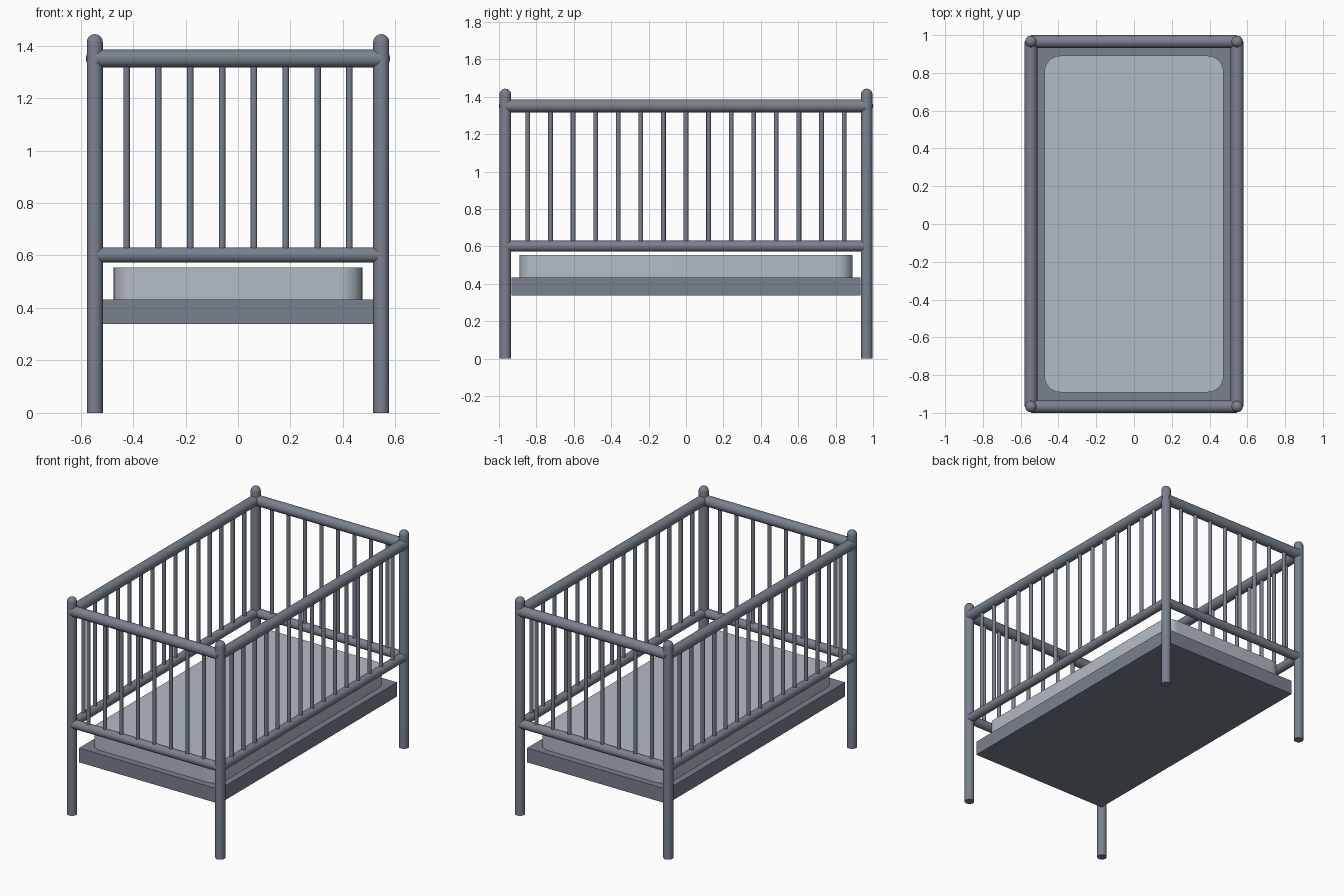
import bpy, bmesh, math
from mathutils import Matrix, Vector

if "Cube" in bpy.data.objects:
    bpy.data.objects.remove(bpy.data.objects["Cube"])

PX, PY = 0.546, 0.966            # post centres
POST_R, RAIL_R, LOW_R, BAR_R = 0.0305, 0.034, 0.0292, 0.0125
TOP_Z, LOW_Z = 1.351, 0.602      # rail heights


def material(name, colour):
    m = bpy.data.materials.new(name)
    m.diffuse_color = (*colour, 1)
    m.use_nodes = True
    m.node_tree.nodes["Principled BSDF"].inputs["Base Color"].default_value = m.diffuse_color
    return m


FRAME = material("slate_frame", (0.19, 0.22, 0.27))
CLOTH = material("pale_cloth", (0.45, 0.50, 0.56))


def finish(name, bm, mat):
    bmesh.ops.recalc_face_normals(bm, faces=bm.faces)
    me = bpy.data.meshes.new(name)
    bm.to_mesh(me)
    bm.free()
    me.materials.append(mat)
    ob = bpy.data.objects.new(name, me)
    bpy.context.collection.objects.link(ob)
    bpy.ops.object.select_all(action='DESELECT')
    ob.select_set(True)
    bpy.context.view_layer.objects.active = ob
    bpy.ops.object.shade_smooth_by_angle(angle=math.radians(35))
    return ob


def rod(name, a, b, r, seg):
    a, b = Vector(a), Vector(b)
    d = b - a
    bm = bmesh.new()
    bmesh.ops.create_cone(
        bm, cap_ends=True, segments=seg, radius1=r, radius2=r, depth=d.length,
        matrix=Matrix.Translation((a + b) / 2) @ d.to_track_quat('Z', 'Y').to_matrix().to_4x4())
    return finish(name, bm, FRAME)


def post(name, x, y):
    # straight leg with a domed top, turned from a profile
    zd, n = 1.413, 8
    pts = [(0, 0), (POST_R, 0)]
    pts += [(POST_R * math.cos(i * math.pi / 2 / n), zd + POST_R * math.sin(i * math.pi / 2 / n))
            for i in range(n + 1)]
    bm = bmesh.new()
    vs = [bm.verts.new((x + r, y, z)) for r, z in pts]
    es = [bm.edges.new(p) for p in zip(vs, vs[1:])]
    bmesh.ops.spin(bm, geom=vs + es, cent=(x, y, 0), axis=(0, 0, 1),
                   angle=2 * math.pi, steps=32, use_merge=False)
    bmesh.ops.remove_doubles(bm, verts=bm.verts, dist=1e-5)
    return finish(name, bm, FRAME)


def slab(name, hx, hy, z0, z1, mat, corner=0):
    bm = bmesh.new()
    bmesh.ops.create_cube(bm, size=1, matrix=Matrix.Translation((0, 0, (z0 + z1) / 2))
                          @ Matrix.Diagonal((2 * hx, 2 * hy, z1 - z0, 1)))
    if corner:
        upright = [e for e in bm.edges if abs(e.verts[0].co.z - e.verts[1].co.z) > 0.01]
        bmesh.ops.bevel(bm, geom=upright, offset=corner, segments=8, profile=0.5, affect='EDGES')
    return finish(name, bm, mat)


# Four corner posts
for sy, fb in ((-1, "front"), (1, "back")):
    for sx, lr in ((-1, "left"), (1, "right")):
        post(f"{fb}_{lr}_post", sx * PX, sy * PY)

# Rails and upright bars of the two ends and the two long sides
panels = [("front", (-PX, -PY), (PX, -PY), 8), ("back", (-PX, PY), (PX, PY), 8),
          ("left", (-PX, -PY), (-PX, PY), 15), ("right", (PX, -PY), (PX, PY), 15)]
for side, a, b, count in panels:
    rod(f"{side}_top_rail", (*a, TOP_Z), (*b, TOP_Z), RAIL_R, 32)
    rod(f"{side}_lower_rail", (*a, LOW_Z), (*b, LOW_Z), LOW_R, 32)
    for i in range(1, count + 1):
        p = Vector(a).lerp(Vector(b), i / (count + 1))
        rod(f"{side}_bar_{i}", (*p, LOW_Z), (*p, TOP_Z), BAR_R, 16)

# Bed base and mattress
slab("bed_base", 0.516, 0.934, 0.338, 0.433, FRAME)
slab("mattress", 0.474, 0.891, 0.433, 0.555, CLOTH, corner=0.085)
